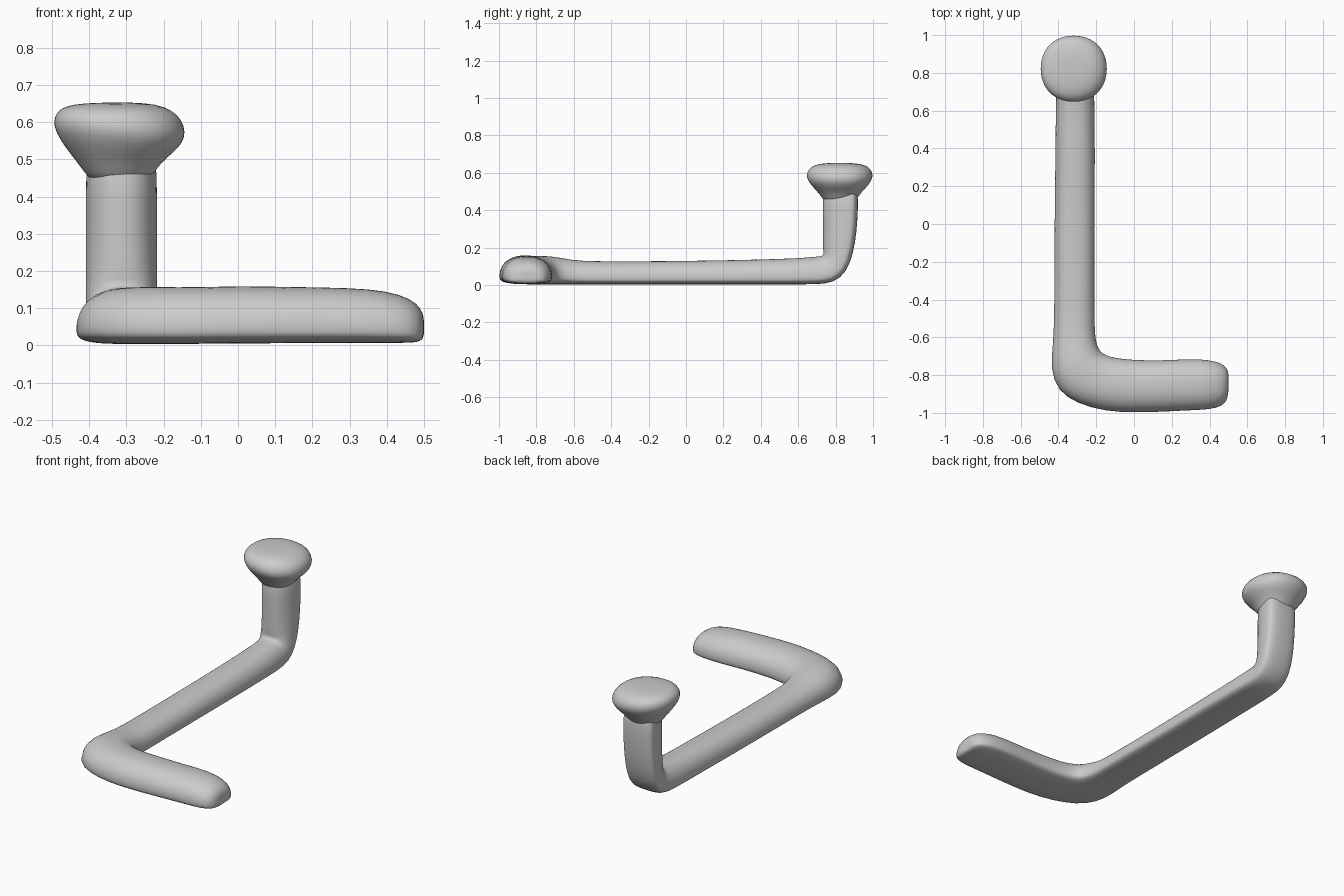
import bpy, bmesh, math
from mathutils import Vector

if "Cube" in bpy.data.objects:
    bpy.data.objects.remove(bpy.data.objects["Cube"], do_unlink=True)

SEG = 24
gray = bpy.data.materials.new("plain gray")
gray.use_nodes = True
COLOR = (0.6, 0.6, 0.6, 1)
gray.diffuse_color = COLOR
gray.node_tree.nodes["Principled BSDF"].inputs["Base Color"].default_value = COLOR


def loft(name, rings):
    """Skin a list of equal rings and close both ends."""
    bm = bmesh.new()
    rows = [[bm.verts.new(p) for p in ring] for ring in rings]
    for a, b in zip(rows, rows[1:]):
        for i in range(SEG):
            j = (i + 1) % SEG
            bm.faces.new((a[i], a[j], b[j], b[i]))
    for row in (rows[0], rows[-1]):
        mid = bm.verts.new(sum((v.co for v in row), Vector()) / SEG)
        for i in range(SEG):
            bm.faces.new((row[i], row[(i + 1) % SEG], mid))
    bmesh.ops.recalc_face_normals(bm, faces=bm.faces)
    mesh = bpy.data.meshes.new(name)
    bm.to_mesh(mesh)
    bm.free()
    mesh.materials.append(gray)
    for poly in mesh.polygons:
        poly.use_smooth = True
    obj = bpy.data.objects.new(name, mesh)
    bpy.context.collection.objects.link(obj)
    sub = obj.modifiers.new("smooth", "SUBSURF")
    sub.levels = sub.render_levels = 1
    return obj


def d_ring(outer, inner, up):
    """Domed section with a flat base between two side points."""
    mid, side = (outer + inner) / 2, (outer - inner) / 2
    ring = []
    for i in range(SEG):
        t = math.tau * (i + 0.5) / SEG
        c, s = math.cos(t), math.sin(t)
        x = math.copysign(abs(c) ** 0.85, c)
        z = 0.3 + 0.7 * s if s > 0 else 0.3 - 0.3 * abs(s) ** 0.5
        ring.append(mid + side * x + up * z)
    return ring


rings = []

# Rounded foot: x, outer y, inner y, base z, height
for x, y0, y1, z, h in [(0.5, -0.89, -0.79, 0.025, 0.05), (0.493, -0.935, -0.762, 0.01, 0.09),
                        (0.465, -0.966, -0.737, 0.007, 0.12), (0.4, -0.983, -0.718, 0.006, 0.142),
                        (0.3, -0.987, -0.713, 0.006, 0.15), (0.15, -0.995, -0.722, 0.006, 0.152),
                        (0, -1.0, -0.72, 0.005, 0.156)]:
    rings.append(d_ring(Vector((x, y0, z)), Vector((x, y1, z)), Vector((0, 0, h))))

# Corner and long arm: outer x, y, inner x, y, height
for x0, y0, x1, y1, h in [(-0.15, -0.993, -0.07, -0.712, 0.153), (-0.3, -0.953, -0.125, -0.703, 0.154),
                          (-0.405, -0.885, -0.17, -0.685, 0.154), (-0.443, -0.77, -0.195, -0.65, 0.15),
                          (-0.43, -0.64, -0.207, -0.58, 0.13), (-0.422, -0.5, -0.208, -0.5, 0.122),
                          (-0.422, 0, -0.208, 0, 0.125), (-0.416, 0.4, -0.206, 0.4, 0.133),
                          (-0.415, 0.6, -0.208, 0.6, 0.14), (-0.412, 0.69, -0.21, 0.69, 0.148)]:
    rings.append(d_ring(Vector((x0, y0, 0.004)), Vector((x1, y1, 0.004)), Vector((0, 0, h))))

# Bend and upright post: back y, z, lean in degrees, depth
for y, z, lean, h in [(0.79, 0.01, 20, 0.155), (0.86, 0.07, 50, 0.165), (0.895, 0.17, 75, 0.17),
                      (0.912, 0.28, 87, 0.18), (0.92, 0.4, 90, 0.19), (0.92, 0.53, 90, 0.19)]:
    a = math.radians(lean)
    rings.append(d_ring(Vector((-0.41, y, z)), Vector((-0.217, y, z)),
                        Vector((0, -math.sin(a), math.cos(a))) * h))
loft("bent_bar", rings)

# Mushroom knob: radius, height, sideways tilt
rings = []
for r, z, tilt in [(0.075, 0.44, 0), (0.096, 0.465, 0), (0.118, 0.495, 0), (0.15, 0.527, 0.05),
                   (0.175, 0.56, 0.08), (0.182, 0.588, 0.08), (0.172, 0.618, 0.07),
                   (0.145, 0.639, 0.04), (0.1, 0.65, 0.01), (0.04, 0.653, 0)]:
    ring = []
    for i in range(SEG):
        t = math.tau * i / SEG
        k = r * (1 - 0.015 * math.cos(4 * t))
        dx, dy = k * math.cos(t), k * math.sin(t)
        ring.append(Vector((-0.319 + dx, 0.822 + dy, z - tilt * dx)))
    rings.append(ring)
loft("round_knob", rings)
